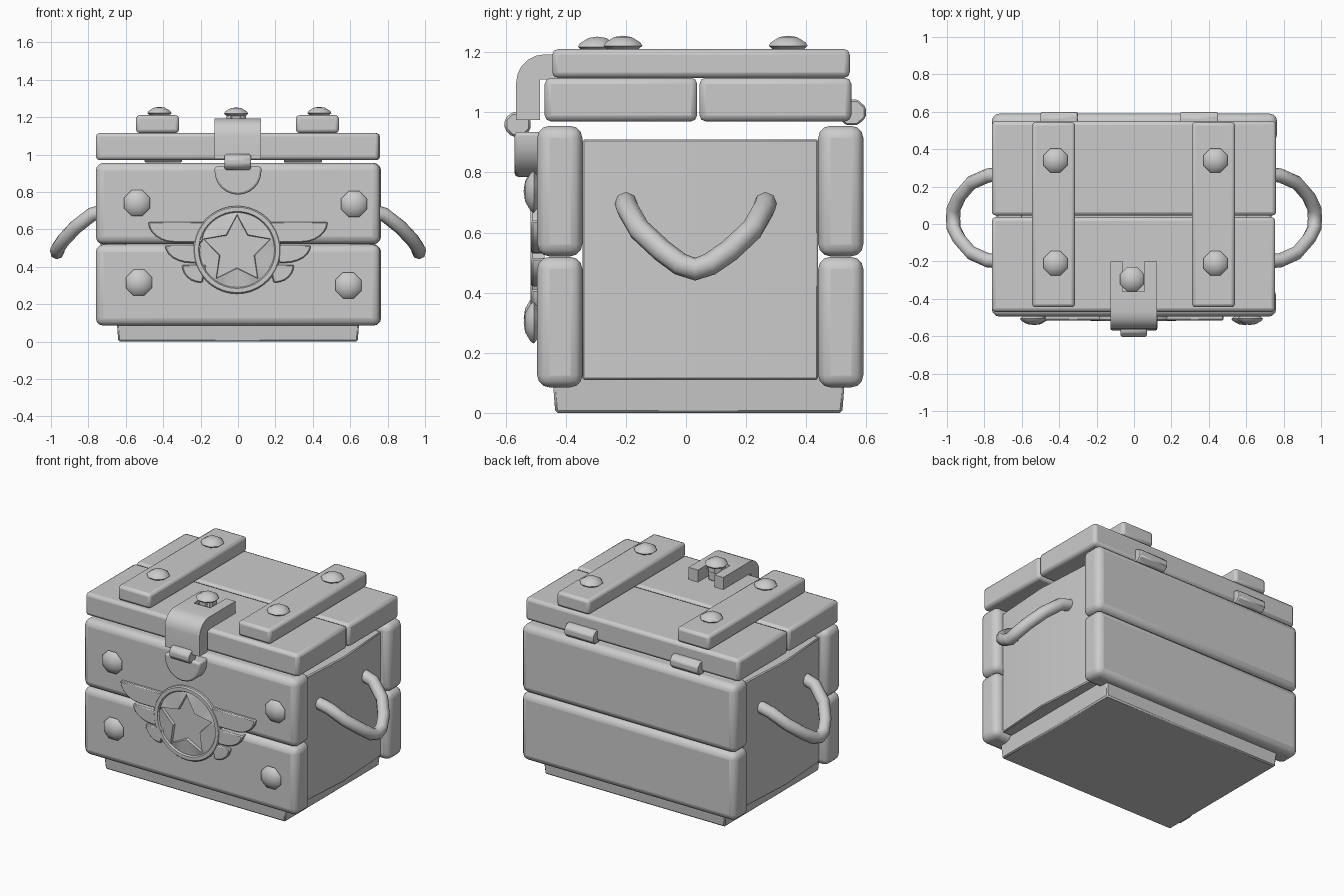
import bpy, bmesh, math
from mathutils import Vector

if "Cube" in bpy.data.objects:
    bpy.data.objects.remove(bpy.data.objects["Cube"])

grey = bpy.data.materials.new("plain_grey")
grey.diffuse_color = (0.6, 0.6, 0.6, 1)
grey.use_nodes = True
grey.node_tree.nodes["Principled BSDF"].inputs["Base Color"].default_value = grey.diffuse_color


def finish(bm, name, bevel=0.0, segments=2, angle=40):
    """Turn a bmesh into a shaded object, with an optional rounded edge."""
    bmesh.ops.recalc_face_normals(bm, faces=bm.faces[:])
    me = bpy.data.meshes.new(name)
    bm.to_mesh(me)
    bm.free()
    ob = bpy.data.objects.new(name, me)
    bpy.context.collection.objects.link(ob)
    me.materials.append(grey)
    if bevel:
        mod = ob.modifiers.new("bevel", 'BEVEL')
        mod.width, mod.segments = bevel, segments
        mod.limit_method = 'ANGLE'
        mod.angle_limit = math.radians(35)
    bpy.ops.object.select_all(action='DESELECT')
    ob.select_set(True)
    bpy.context.view_layer.objects.active = ob
    bpy.ops.object.shade_smooth_by_angle(angle=math.radians(angle))
    return ob


def box(name, x, y, z, bevel=0.02, segments=2, taper=0.0):
    bm = bmesh.new()
    bmesh.ops.create_cube(bm, size=1)
    for v in bm.verts:
        s = taper if v.co.z < 0 else 0
        v.co = [(a + b) / 2 + c * (b - a - 2 * t)
                for (a, b), c, t in zip((x, y, z), v.co, (s, s, 0))]
    return finish(bm, name, bevel, segments)


def prism(name, pts, a, b, axis='Y', bevel=0.0, segments=2):
    """Extrude a 2D outline from a to b; Y uses (x, z) points, X uses (y, z)."""
    place = (lambda p, t: (p[0], t, p[1])) if axis == 'Y' else (lambda p, t: (t, p[0], p[1]))
    bm = bmesh.new()
    lo = [bm.verts.new(place(p, a)) for p in pts]
    hi = [bm.verts.new(place(p, b)) for p in pts]
    bm.faces.new(lo)
    bm.faces.new(hi)
    n = len(pts)
    for i in range(n):
        bm.faces.new((lo[i], lo[(i + 1) % n], hi[(i + 1) % n], hi[i]))
    return finish(bm, name, bevel, segments)


def rivet(name, centre, axis, r=0.07, h=0.045):
    """Eight-sided domed stud lying along the axis."""
    bm = bmesh.new()
    axis = Vector(axis)
    u = Vector((1, 0, 0))
    w = axis.cross(u)
    rings = []
    for rad, t in ((0.8, -0.03), (0.8, 0), (1, h * 0.25), (0.9, h * 0.5), (0.45, h * 0.9)):
        rings.append([bm.verts.new(Vector(centre) + axis * t + r * rad * (
            u * math.cos(k) + w * math.sin(k)))
            for k in [math.pi / 8 + i * math.pi / 4 for i in range(8)]])
    for p, q in zip(rings, rings[1:]):
        for i in range(8):
            j = (i + 1) % 8
            bm.faces.new((p[i], p[j], q[j], q[i]))
    tip = bm.verts.new(Vector(centre) + axis * h)
    for i in range(8):
        bm.faces.new((rings[-1][i], rings[-1][(i + 1) % 8], tip))
    bm.faces.new(rings[0])
    return finish(bm, name)


# Base slab, front and back planks
box("base", (-0.65, 0.65), (-0.445, 0.53), (0, 0.13), 0.008, 1, 0.01)
for i, (z0, z1) in enumerate(((0.085, 0.519), (0.521, 0.955))):
    box(f"front_plank_{i}", (-0.76, 0.76), (-0.495, -0.345), (z0, z1), 0.04, 3)
    box(f"back_plank_{i}", (-0.76, 0.765), (0.44, 0.59), (z0, z1), 0.04, 3)

# Side panels, gently folded along the middle
for s in (-1, 1):
    bm = bmesh.new()
    outline = [(0.60, -0.345), (0.71, -0.345), (0.735, 0.03), (0.71, 0.44), (0.60, 0.44)]
    lo = [bm.verts.new((s * x, y, 0.11)) for x, y in outline]
    hi = [bm.verts.new((s * x, y, 0.91)) for x, y in outline]
    bm.faces.new(lo)
    bm.faces.new(hi)
    for k in range(5):
        j = (k + 1) % 5
        bm.faces.new((lo[k], lo[j], hi[j], hi[k]))
    finish(bm, "side_panel", 0.006, 1)

# Side handles: round bar swept along a drooping arc
arc = [(0.70, -0.20, 0.70), (0.78, -0.195, 0.68), (0.87, -0.155, 0.61), (0.935, -0.08, 0.54),
       (0.965, -0.02, 0.495), (0.967, 0.03, 0.478), (0.965, 0.08, 0.495),
       (0.935, 0.145, 0.54), (0.87, 0.22, 0.61), (0.78, 0.26, 0.68), (0.70, 0.265, 0.70)]
for s in (-1, 1):
    cu = bpy.data.curves.new("handle_path", 'CURVE')
    cu.dimensions = '3D'
    cu.bevel_depth, cu.bevel_resolution, cu.use_fill_caps = 0.038, 2, True
    sp = cu.splines.new('POLY')
    sp.points.add(len(arc) - 1)
    for p, (x, y, z) in zip(sp.points, arc):
        p.co = (s * x, y, z, 1)
    tmp = bpy.data.objects.new("handle_path", cu)
    bpy.context.collection.objects.link(tmp)
    bm = bmesh.new()
    bm.from_mesh(tmp.to_mesh())
    bpy.data.objects.remove(tmp)
    finish(bm, "side_handle", angle=50)

# Lid planks, straps across them and strap rivets
box("lid_front_plank", (-0.76, 0.755), (-0.47, 0.037), (0.97, 1.115), 0.02)
box("lid_back_plank", (-0.76, 0.76), (0.045, 0.55), (0.97, 1.115), 0.02)
for x0, x1 in ((-0.545, -0.315), (0.31, 0.54)):
    box("lid_strap", (x0, x1), (-0.445, 0.545), (1.115, 1.21), 0.018)
    for y in (-0.21, 0.34):
        rivet("strap_rivet", ((x0 + x1) / 2 + 0.01, y, 1.21), (0, 0, 1))

# Hinge barrels at the back
for x0, x1 in ((-0.50, -0.30), (0.245, 0.45)):
    prism("hinge", [(0.552 + 0.05 * math.cos(k), 1.0 + 0.046 * math.sin(k))
                    for k in [math.pi / 8 + i * math.pi / 4 for i in range(8)]],
          x0, x1, 'X', 0.006, 1)

# Hasp: bent strip hanging over the front, with two prongs on the lid
bend = [(-0.47 + 0.095 * math.cos(k), 1.10 + 0.093 * math.sin(k))
        for k in [math.radians(90 + 18 * i) for i in range(6)]]
prism("hasp", [(-0.36, 1.11), (-0.36, 1.193)] + bend +
      [(-0.565, 0.975), (-0.485, 0.975), (-0.485, 1.11)], -0.125, 0.122, 'X')
for x0, x1 in ((-0.125, -0.062), (0.055, 0.122)):
    box("hasp_prong", (x0, x1), (-0.365, -0.20), (1.11, 1.193), 0)
box("hasp_pin", (-0.05, 0.03), (-0.34, -0.26), (1.11, 1.22), 0.01, 1)
rivet("hasp_rivet", (-0.01, -0.295, 1.207), (0, 0, 1))

# Lock: catch loop and half-round plate
prism("lock_loop", [(-0.56 + 0.047 * math.cos(k), 0.96 + 0.045 * math.sin(k))
                    for k in [math.pi / 8 + i * math.pi / 4 for i in range(8)]],
      -0.072, 0.07, 'X', 0.008, 1)
prism("lock_plate", [(-0.125, 0.935), (0.125, 0.935)] +
      [(0.125 * math.cos(k), 0.91 - 0.125 * math.sin(k))
       for k in [math.pi * i / 12 for i in range(13)]], -0.57, -0.47, 'Y', 0.012)

# Front rivets
for x, z in ((-0.54, 0.74), (0.62, 0.735), (-0.53, 0.315), (0.59, 0.30)):
    rivet("front_rivet", (x, -0.495, z), (0, -1, 0), 0.075)

# Emblem: raised ring sloping down to a sunken star
bm = bmesh.new()
cx, cz, n = -0.005, 0.49, 40


def loop(radius, y):
    verts = []
    for i in range(n):
        a = math.pi / 2 + 2 * math.pi * i / n
        r = radius(i) if callable(radius) else radius
        verts.append(bm.verts.new((cx + r * math.cos(a), y, cz + r * math.sin(a))))
    return verts


def star(i):
    """Distance to a straight-sided five-pointed star at step i of 40."""
    t = 2 * math.pi / n * min(i % 8, 8 - i % 8)
    R, r, h = 0.185, 0.095, math.pi / 5
    return R * r * math.sin(h) / (R * math.sin(t) + r * math.sin(h - t))


loops = [loop(0.235, -0.47), loop(0.235, -0.51), loop(0.228, -0.518), loop(0.206, -0.518),
         loop(0.200, -0.508), loop(lambda i: star(i) + 0.005, -0.518), loop(star, -0.502)]
for p, q in zip(loops, loops[1:]):
    for i in range(n):
        j = (i + 1) % n
        bm.faces.new((p[i], p[j], q[j], q[i]))
bm.faces.new(loops[-1])
finish(bm, "emblem", angle=30)

# Feathered wings on either side of the emblem
for s in (-1, 1):
    for x0, x1, ztop, zlow in ((0.17, 0.48, 0.64, 0.53), (0.20, 0.39, 0.515, 0.42),
                               (0.17, 0.30, 0.41, 0.315)):
        pts = [(s * x0, ztop), (s * x1, ztop)]
        for i in range(1, 7):
            k = math.pi / 2 * i / 6
            w = min(0.14, x1 - x0 - 0.03)
            pts.append((s * (x1 - w + w * math.cos(k)), ztop - (ztop - zlow) * math.sin(k)))
        pts.append((s * (x0 + 0.02), zlow))
        prism("wing_feather", pts, -0.515, -0.46, 'Y', 0.006, 1)
